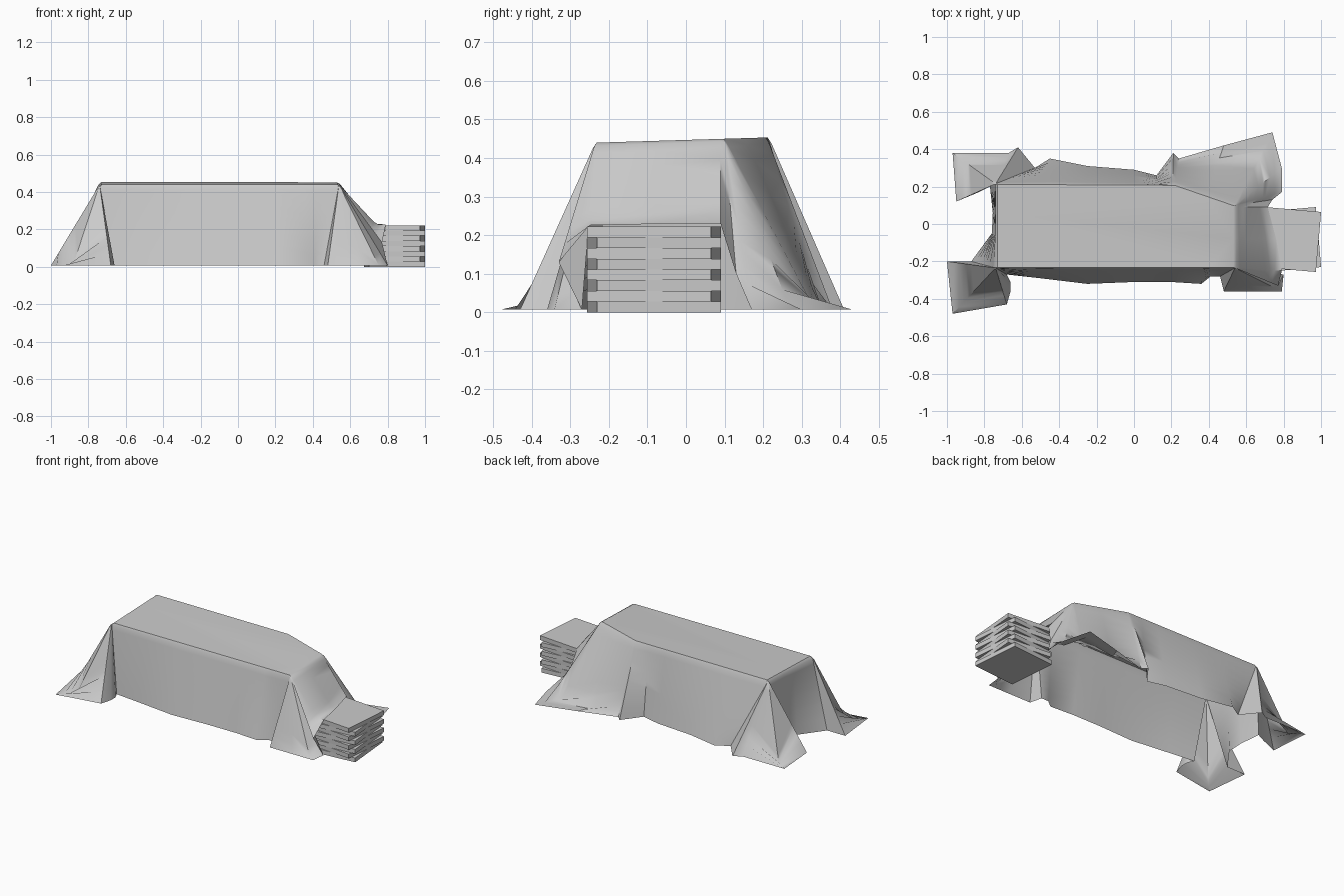
import bpy, bmesh, math
from mathutils import Vector

cube = bpy.data.objects.get("Cube")
if cube:
    bpy.data.objects.remove(cube, do_unlink=True)

# One plain grey for everything
grey = bpy.data.materials.new("plain_grey")
grey.use_nodes = True
grey.diffuse_color = (0.6, 0.6, 0.6, 1)
grey.node_tree.nodes["Principled BSDF"].inputs["Base Color"].default_value = (0.6, 0.6, 0.6, 1)


def make_object(name, bm, smooth_angle=None):
    mesh = bpy.data.meshes.new(name)
    bm.to_mesh(mesh)
    bm.free()
    mesh.materials.append(grey)
    obj = bpy.data.objects.new(name, mesh)
    bpy.context.collection.objects.link(obj)
    if smooth_angle:
        bpy.ops.object.select_all(action="DESELECT")
        obj.select_set(True)
        bpy.context.view_layer.objects.active = obj
        bpy.ops.object.shade_smooth_by_angle(angle=math.radians(smooth_angle))
    return obj


def closest_on_outline(point, outline):
    """Nearest point to a hem point on the outline of the covered load."""
    best = None
    for a, b in zip(outline, outline[1:] + outline[:1]):
        edge = b - a
        f = max(0, min(1, (point - a).dot(edge) / edge.length_squared))
        spot = a + edge * f
        if best is None or (spot - point).length < (best - point).length:
            best = spot
    return best


def top_height(p):
    return .447 + .03 * p.y


# Outline of the load's top
front_left, front_right, back_right, back_bend, back_left = load = [
    Vector(p) for p in ((-.74, -.235), (.54, -.235), (.54, .1), (.22, .21), (-.74, .215))]

# Hem, counter-clockwise: the corner each flap hangs from, then x, y and, where lifted, z
front_left_flap = [(-.87, -.2), (-1, -.2), (-.97, -.48), (-.68, -.43), (-.66, -.36), (-.66, -.31), (-.68, -.27)]
front_hem = [(-.5, -.29), (-.25, -.32), (0, -.31), (.2, -.31), (.36, -.32), (.41, -.28)]
front_right_flap = [(.46, -.28), (.48, -.36), (.64, -.36), (.79, -.36), (.8, -.27)]
over_stack = [(.77, -.33, .13), (.79, -.25, .226), (.76, -.08, .229), (.715, .09, .229), (.74, .13, .1)]
back_right_flap = [(.79, .17), (.79, .3), (.74, .49), (.48, .42), (.24, .35), (.21, .38), (.12, .26)]
back_hem = [(0, .29), (-.25, .31), (-.45, .35)]
back_left_flap = [(-.53, .3), (-.62, .41), (-.67, .38), (-.97, .38), (-.95, .12), (-.83, .17), (-.77, .2)]
left_hem = [(-.755, .06), (-.76, -.05)]
sections = [(front_left, front_left_flap), (None, front_hem), (front_right, front_right_flap),
            (None, over_stack), (None, back_right_flap), (None, back_hem),
            (back_left, back_left_flap), (None, left_hem)]
# How far along its fall the cloth lands, where the rest lies flat
landing = {front_left_flap[2]: .62, front_right_flap[3]: .85, back_right_flap[1]: .85,
           back_right_flap[2]: .6, back_right_flap[3]: .75, back_left_flap[3]: .65,
           over_stack[1]: .8, over_stack[2]: .85}

# Draped cover: strips of cloth from the load edge down to the hem
steps = [0, .03, .1, .25, .4, .5, .6, .65, .75, .85, 1]
bm = bmesh.new()
strips = []
for corner, points in sections:
    for point in points:
        low = Vector(point[:2])
        ground = point[2] if len(point) > 2 else .007
        high = corner or closest_on_outline(low, load)
        land = landing.get(point, 1)
        strip = []
        for t in steps:
            # draw the top edge in a little so that it looks rounded
            plan = high.lerp(low, t) if t else high * .985
            z = top_height(high) + (ground - top_height(high)) * min(1, t / land)
            strip.append(bm.verts.new((plan.x, plan.y, z)))
        strips.append(strip)
for a, b in zip(strips, strips[1:] + strips[:1]):
    for i in range(len(steps) - 1):
        bm.faces.new((a[i], a[i + 1], b[i + 1], b[i]))
bm.faces.new([strip[0] for strip in strips])
bmesh.ops.remove_doubles(bm, verts=bm.verts, dist=.0005)
bmesh.ops.recalc_face_normals(bm, faces=bm.faces)
if max(bm.faces, key=lambda f: f.calc_area()).normal.z < 0:
    bmesh.ops.reverse_faces(bm, faces=bm.faces)
make_object("draped_cover", bm, 40)

# Stack of boards, each turned the other way from the one below
layers = 8
thick = .222 / layers
for i in range(layers):
    bm = bmesh.new()
    bmesh.ops.create_cube(bm, size=1)
    bmesh.ops.scale(bm, vec=(.3, .322, thick), verts=bm.verts)
    board = make_object("stacked_board", bm)
    board.location = (.837, -.083, thick * (i + .5))
    board.rotation_euler.z = math.radians(-5 if i % 2 else 5)
